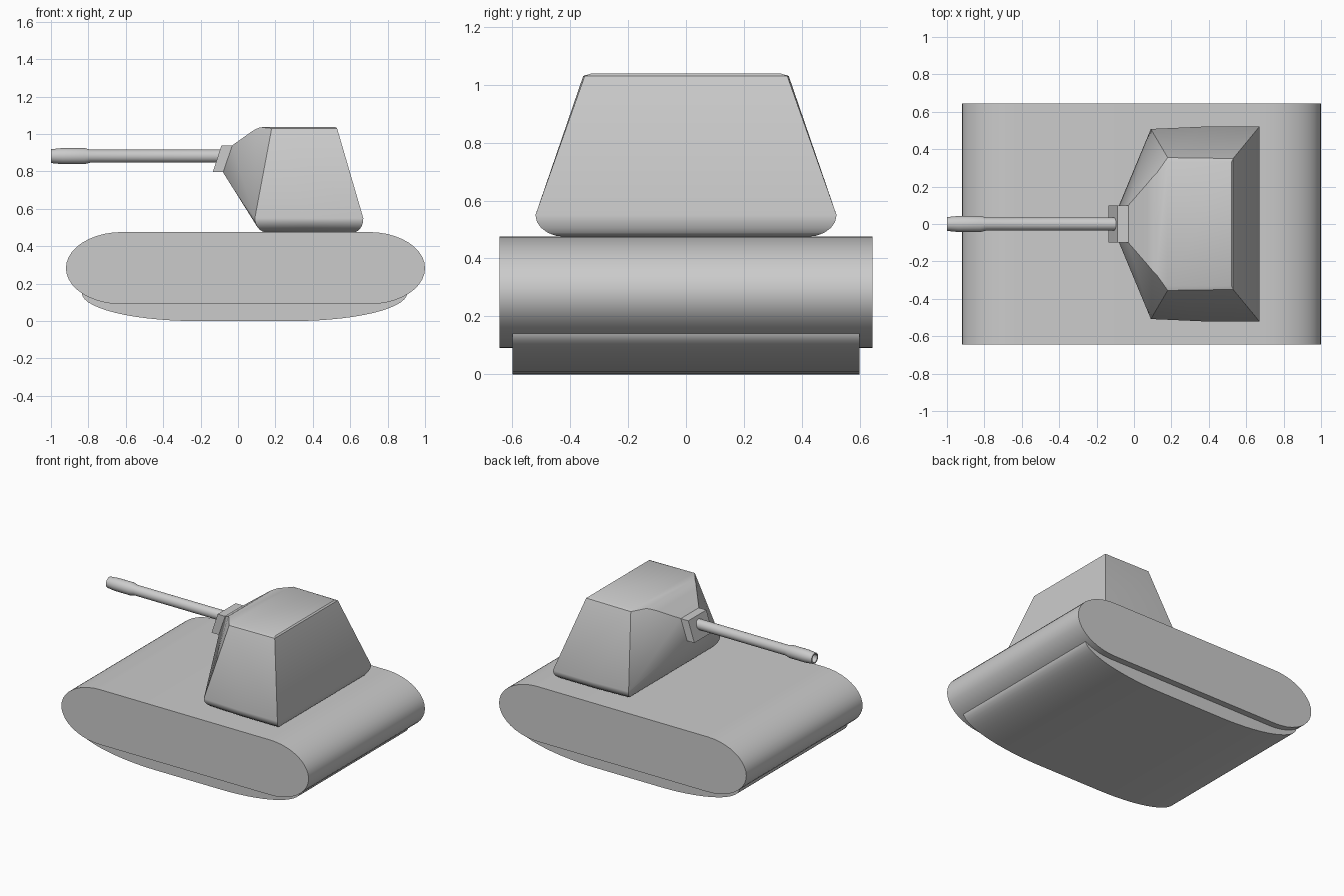
import bpy, bmesh, math
from mathutils import Vector

if "Cube" in bpy.data.objects:
    bpy.data.objects.remove(bpy.data.objects["Cube"])


def finish(name, bm, angle=30):
    bmesh.ops.recalc_face_normals(bm, faces=bm.faces[:])
    me = bpy.data.meshes.new(name)
    bm.to_mesh(me)
    bm.free()
    for p in me.polygons:
        p.use_smooth = True
    me.set_sharp_from_angle(angle=math.radians(angle))
    ob = bpy.data.objects.new(name, me)
    bpy.context.collection.objects.link(ob)
    return ob


def extrude_y(name, profile, half):
    """Side profile (x, z) extruded symmetrically across y."""
    bm = bmesh.new()
    face = bm.faces.new([bm.verts.new((x, -half, z)) for x, z in profile])
    ext = bmesh.ops.extrude_face_region(bm, geom=[face])["geom"]
    verts = [v for v in ext if isinstance(v, bmesh.types.BMVert)]
    bmesh.ops.translate(bm, verts=verts, vec=(0, 2 * half, 0))
    return finish(name, bm)


def arc(cx, cz, rx, rz, a0, a1, n=20):
    return [(cx + rx * math.cos(math.radians(a0 + (a1 - a0) * i / n)),
             cz + rz * math.sin(math.radians(a0 + (a1 - a0) * i / n)))
            for i in range(n + 1)]


# Hull: wide slab with elliptical ends
extrude_y("hull", arc(0.70, 0.283, 0.30, 0.193, -90, 90)
          + arc(-0.62, 0.283, 0.30, 0.193, 90, 270), 0.645)

# Belly: shallow curved underside
extrude_y("belly", arc(-0.22, 0.15, 0.615, 0.15, 180, 270, 14)
          + arc(0.29, 0.15, 0.615, 0.15, 270, 360, 14), 0.60)

# Turret: convex faceted shell with rounded lower rim and curved roof front
half = [(0.53, 0.350, 1.030), (0.18, 0.355, 1.030),
        (0.52, 0.33, 1.038), (0.18, 0.33, 1.038), (0.12, 0.27, 1.036),
        (0.095, 0.245, 1.027), (0.07, 0.215, 1.011),
        (-0.03, 0.10, 0.94), (-0.08, 0.10, 0.795)]
for i in range(6):
    t = math.radians(90 * i / 5)
    inset, z = 1 - math.cos(t), 0.55 - 0.075 * math.sin(t)
    half += [(0.09 + 0.06 * inset, 0.508 - 0.10 * inset, z),
             (0.36, 0.52 - 0.10 * inset, z),
             (0.67 - 0.05 * inset, 0.52 - 0.10 * inset, z)]
bm = bmesh.new()
for x, y, z in half:
    for s in (1, -1):
        bm.verts.new((x, s * y, z))
res = bmesh.ops.convex_hull(bm, input=bm.verts[:])
loose = [v for v in bm.verts if not v.link_faces]
bmesh.ops.delete(bm, geom=loose, context='VERTS')
finish("turret", bm, 32)

# Mantlet: slanted block on the turret nose
extrude_y("mantlet", [(-0.135, 0.797), (-0.078, 0.797),
                      (-0.028, 0.94), (-0.088, 0.94)], 0.10)

# Gun barrel: turned profile (x, radius) with swollen, hollow muzzle
rings = [(-0.06, 0.035), (-0.79, 0.035), (-0.82, 0.043), (-0.94, 0.043),
         (-1.0, 0.037), (-1.0, 0.028), (-0.88, 0.028)]
N = 32
bm = bmesh.new()
loops = [[bm.verts.new((x, r * math.cos(2 * math.pi * k / N),
                        0.882 + r * math.sin(2 * math.pi * k / N)))
          for k in range(N)] for x, r in rings]
for a, b in zip(loops, loops[1:]):
    for k in range(N):
        bm.faces.new((a[k], a[(k + 1) % N], b[(k + 1) % N], b[k]))
bm.faces.new(loops[0])
bm.faces.new(loops[-1])
finish("gun_barrel", bm)
